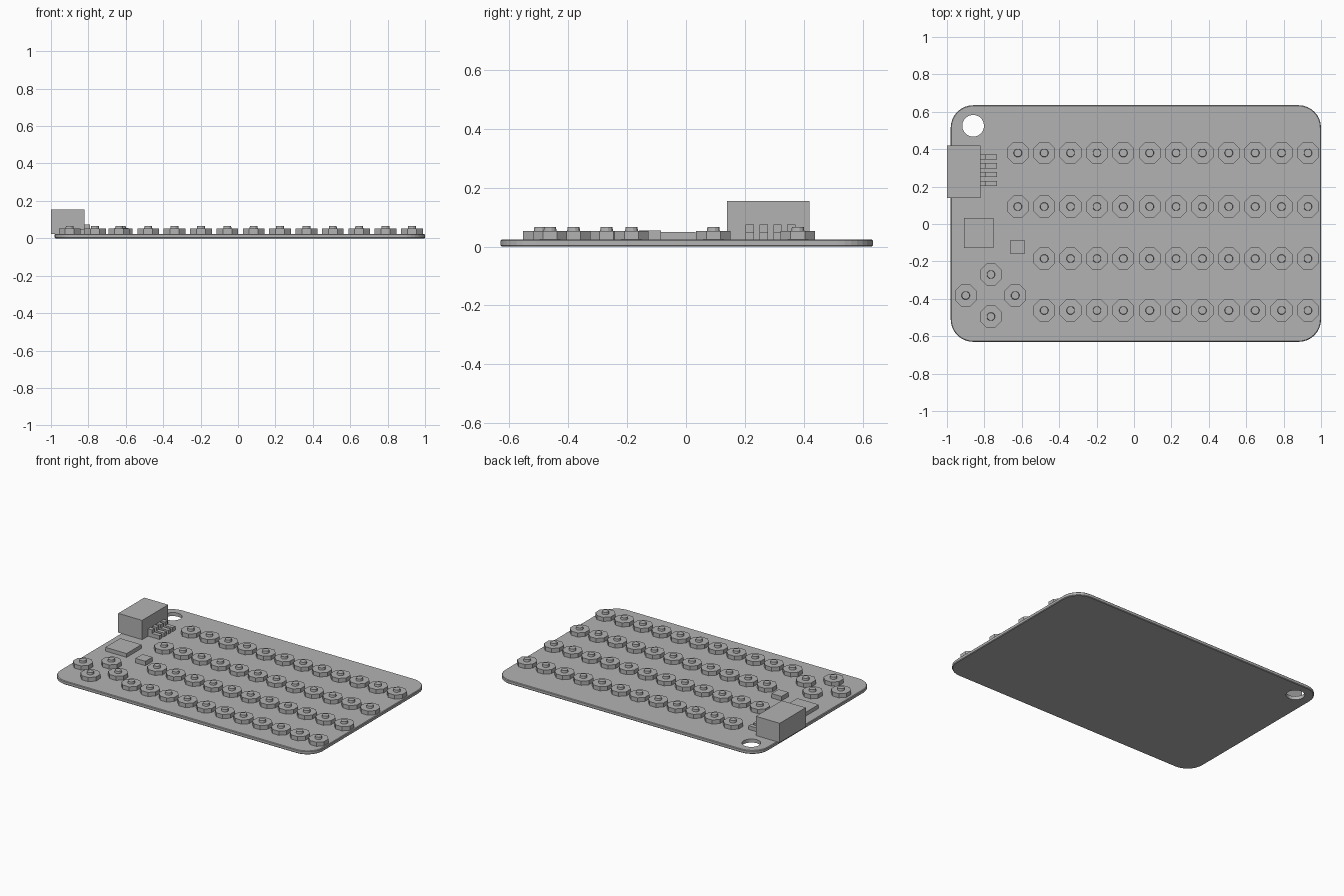
import bpy, bmesh, math

cube = bpy.data.objects.get("Cube")
if cube:
    bpy.data.objects.remove(cube, do_unlink=True)

grey = bpy.data.materials.new("plain grey")
grey.use_nodes = True
colour = (0.45, 0.45, 0.45, 1)
grey.diffuse_color = colour
grey.node_tree.nodes["Principled BSDF"].inputs["Base Color"].default_value = colour

TOP = 0.024  # upper surface of the board


def make_object(name, bm):
    mesh = bpy.data.meshes.new(name)
    bmesh.ops.recalc_face_normals(bm, faces=bm.faces)
    bm.to_mesh(mesh)
    bm.free()
    mesh.materials.append(grey)
    obj = bpy.data.objects.new(name, mesh)
    bpy.context.collection.objects.link(obj)
    return obj


def box(name, x0, x1, y0, y1, z0, z1):
    bm = bmesh.new()
    bmesh.ops.create_cube(bm, size=1)
    for v in bm.verts:
        v.co = (x1 if v.co.x > 0 else x0,
                y1 if v.co.y > 0 else y0,
                z1 if v.co.z > 0 else z0)
    return make_object(name, bm)


def ring(bm, x, y, z, radius, sides):
    # sides are turned half a step so that flats face the axes
    return [bm.verts.new((x + radius * math.cos((i + 0.5) * math.tau / sides),
                          y + radius * math.sin((i + 0.5) * math.tau / sides), z))
            for i in range(sides)]


def lathe(name, x, y, profile, sides):
    bm = bmesh.new()
    rings = [ring(bm, x, y, z, r, sides) for r, z in profile]
    for a, b in zip(rings, rings[1:]):
        for i in range(sides):
            j = (i + 1) % sides
            bm.faces.new((a[i], a[j], b[j], b[i]))
    bm.faces.new(rings[0])
    bm.faces.new(rings[-1])
    return make_object(name, bm)


# Board with rounded corners, softened rims and a mounting hole
def board_outline(bm, z, inset):
    radius, steps, verts = 0.12, 8, []
    corners = [(1.0, 0.635), (-0.98, 0.635), (-0.98, -0.63), (1.0, -0.63)]
    for k, (cx, cy) in enumerate(corners):
        px = cx - math.copysign(radius, cx)
        py = cy - math.copysign(radius, cy)
        for s in range(steps + 1):
            a = (k + s / steps) * math.pi / 2
            verts.append(bm.verts.new((px + (radius - inset) * math.cos(a),
                                       py + (radius - inset) * math.sin(a), z)))
    return verts


bm = bmesh.new()
levels = [board_outline(bm, z, inset) for z, inset in
          ((0, 0.004), (0.004, 0), (TOP - 0.004, 0), (TOP, 0.004))]
count = len(levels[0])
for a, b in zip(levels, levels[1:]):
    for i in range(count):
        j = (i + 1) % count
        bm.faces.new((a[i], a[j], b[j], b[i]))
bm.faces.new(levels[0])
bm.faces.new(levels[-1])
board = make_object("board", bm)

cutter = lathe("hole_cutter", -0.86, 0.525, [(0.058, -0.1), (0.058, 0.1)], 32)
cutter.hide_render = True
cutter.hide_viewport = True
hole = board.modifiers.new("mounting hole", 'BOOLEAN')
hole.operation = 'DIFFERENCE'
hole.solver = 'EXACT'
hole.object = cutter

# Connector block with four stepped pins
box("connector", -1.0, -0.82, 0.14, 0.42, TOP, 0.155)
for i in range(4):
    y = 0.217 + i * 0.047
    box("pin_upper", -0.83, -0.79, y - 0.014, y + 0.014, TOP, 0.074)
    box("pin_foot", -0.79, -0.733, y - 0.014, y + 0.014, TOP, 0.05)

# Chips
box("main_chip", -0.91, -0.75, -0.127, 0.033, TOP, 0.05)
box("small_chip", -0.66, -0.585, -0.16, -0.085, TOP, 0.054)

# Push buttons: octagonal base with a small round cap
places = [(0.93 - i * 0.141, y)
          for y, n in ((0.38, 12), (0.093, 12), (-0.185, 11), (-0.462, 11))
          for i in range(n)]
places += [(-0.9, -0.382), (-0.635, -0.382), (-0.765, -0.27), (-0.765, -0.495)]
for x, y in places:
    lathe("button_base", x, y, [(0.063, TOP), (0.063, 0.052)], 8)
    lathe("button_cap", x, y, [(0.023, 0.05), (0.021, 0.067)], 12)
